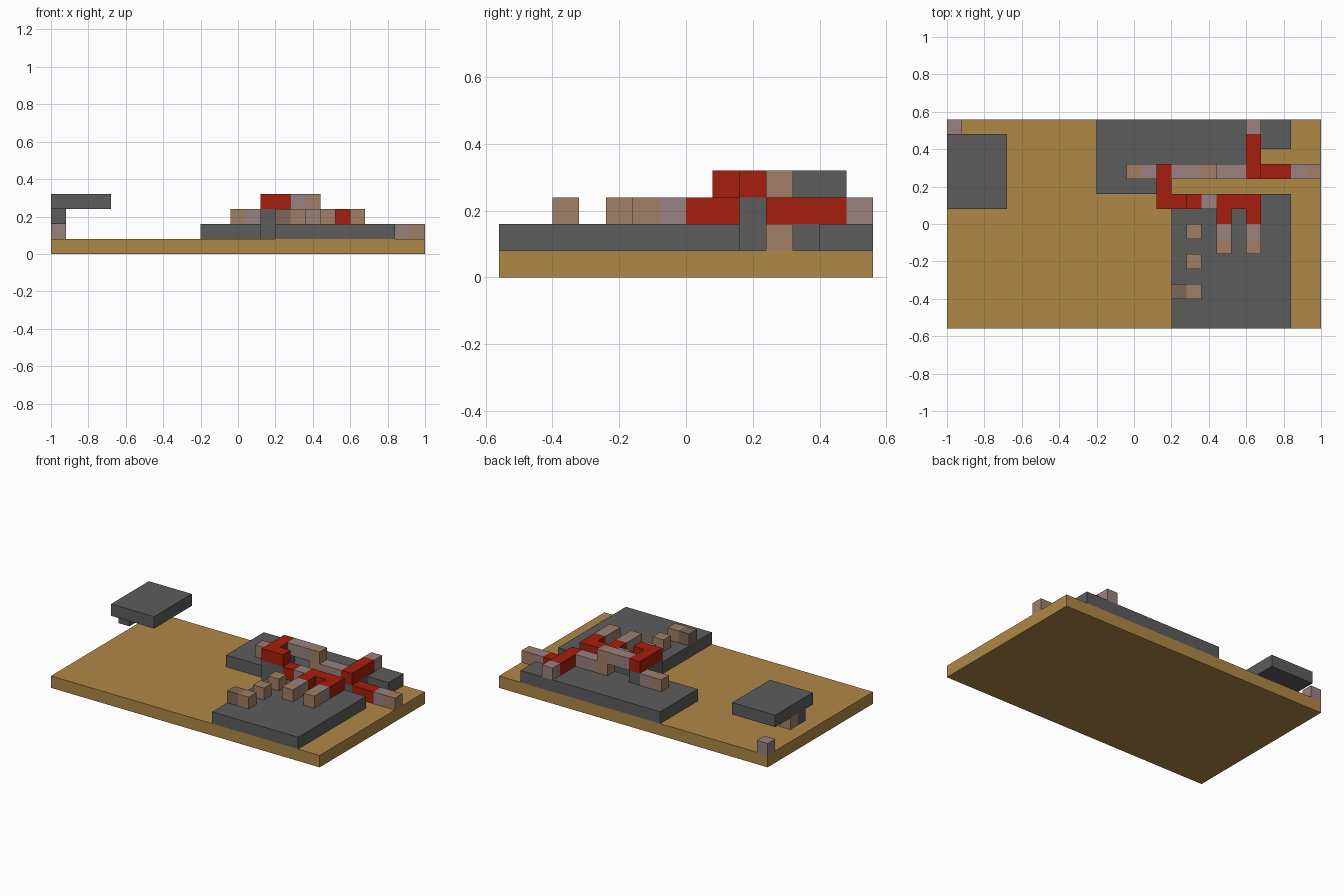
import bpy
from mathutils import Vector

cube = bpy.data.objects.get("Cube")
if cube:
    bpy.data.objects.remove(cube, do_unlink=True)

CELL = 0.08
ORIGIN = Vector((-1.0, -0.56, 0.0))


def linear(v):
    v /= 255
    return v / 12.92 if v <= 0.04045 else ((v + 0.055) / 1.055) ** 2.4


def material(name, *rgb):
    colour = [linear(c) for c in rgb] + [1.0]
    mat = bpy.data.materials.new(name)
    mat.use_nodes = True
    mat.diffuse_color = colour
    mat.node_tree.nodes["Principled BSDF"].inputs["Base Color"].default_value = colour
    return mat


SAND = material("sand", 175, 135, 70)
STONE = material("grey stone", 92, 92, 92)
RED = material("red", 166, 30, 14)
MAUVE = material("mauve", 153, 129, 128)
BROWN = material("light brown", 161, 127, 101)
DARK = material("dark brown", 126, 103, 88)


def block(name, mat, x, y, z, size=(1, 1, 1)):
    """Add a block of whole cells, from its lowest corner cell."""
    low, dims = Vector((x, y, z)), Vector(size)
    bpy.ops.mesh.primitive_cube_add(size=1, location=ORIGIN + (low + dims / 2) * CELL)
    obj = bpy.context.object
    obj.name = name
    for v in obj.data.vertices:
        v.co = v.co * dims * CELL
    obj.data.materials.append(mat)
    return obj


# Ground and the raised stone terraces
block("ground", SAND, 0, 0, 0, (25, 14, 1))
block("front_terrace", STONE, 15, 0, 1, (8, 9, 1))
block("back_terrace", STONE, 10, 10, 1, (11, 4, 1))
block("back_terrace_right", STONE, 21, 12, 1, (2, 2, 1))
block("back_terrace_left", STONE, 10, 9, 1, (5, 1, 1))

# Stone pillar under the high red corner
block("pillar_foot", STONE, 14, 8, 1)
block("pillar", STONE, 14, 8, 2, (1, 3, 1))
block("pillar_step", STONE, 15, 8, 2)

# High bridge
block("bridge_side", RED, 14, 8, 3, (1, 3, 1))
block("bridge_corner", RED, 15, 8, 3)
block("bridge_beam", MAUVE, 15, 10, 3, (2, 1, 1))
block("bridge_post", BROWN, 17, 10, 2, (1, 1, 2))

# Path along the back terrace, stepping down on the right
block("path_start", BROWN, 12, 10, 2)
block("path_start_joint", MAUVE, 13, 10, 2)
block("path_middle", MAUVE, 18, 10, 2, (2, 1, 1))
block("back_branch", RED, 20, 10, 2, (1, 3, 1))
block("back_branch_tip", MAUVE, 20, 13, 2)
block("low_path", RED, 21, 10, 1, (2, 1, 1))
block("low_path_joint", MAUVE, 23, 10, 1)
block("low_path_tip", BROWN, 24, 10, 1)

# Path along the front terrace with two prongs
block("bridge_step", RED, 16, 8, 2)
block("front_joint", MAUVE, 17, 8, 2)
block("front_bar", RED, 18, 8, 2, (3, 1, 1))
for side, x in (("right", 18), ("left", 20)):
    block(side + "_prong", RED, x, 7, 2)
    block(side + "_prong_joint", MAUVE, x, 6, 2)
    block(side + "_prong_tip", BROWN, x, 5, 2)

# Row of loose blocks
for y in (2, 4, 6):
    block("loose_block", BROWN, 16, y, 2)
block("dark_loose_block", DARK, 15, 2, 2)

# Floating slab with its underside blocks, and the corner block
block("floating_slab", STONE, 0, 8, 3, (4, 5, 1))
block("slab_stone_block", STONE, 0, 9, 2)
block("slab_brown_block", BROWN, 0, 10, 2)
block("corner_block", MAUVE, 0, 13, 1)
